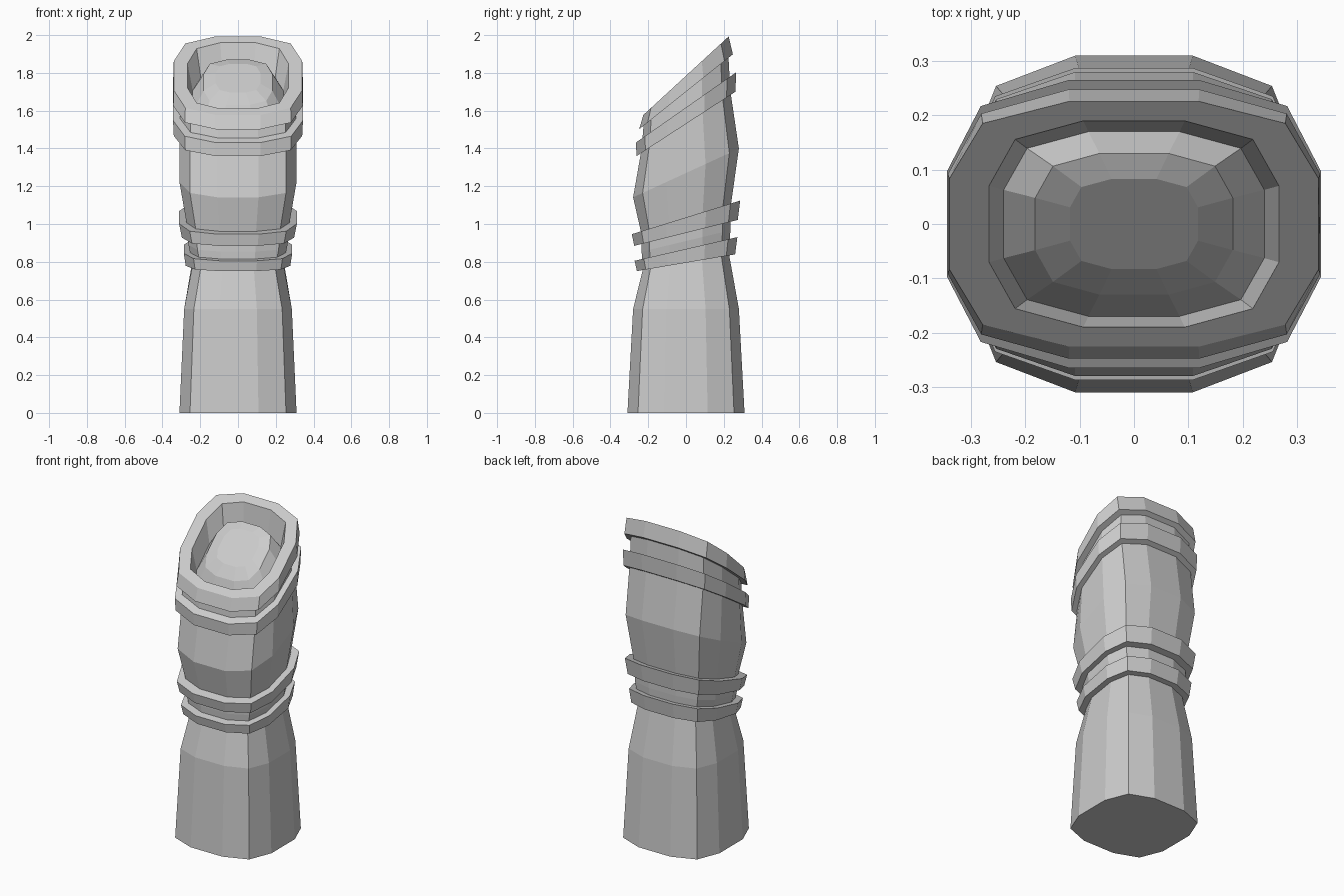
import bpy, bmesh

if "Cube" in bpy.data.objects:
    bpy.data.objects.remove(bpy.data.objects["Cube"])

# Rounded twelve-sided section, as fractions of half width and half depth
Q = [(1, .37), (.82, .82), (.35, 1)]
SECTION = (Q + [(-x, y) for x, y in reversed(Q)] +
           [(-x, -y) for x, y in Q] + [(x, -y) for x, y in reversed(Q)])


def loft(name, loops, cap_start=False, cap_end=False):
    """Each loop is (half width, half depth, centre height, tilt towards the back)."""
    bm = bmesh.new()
    rings = []
    for hx, hy, z, tilt in loops:
        rings.append([bm.verts.new((x * hx, y * hy, z + tilt * y * hy))
                      for x, y in SECTION])
    n = len(SECTION)
    for a, b in zip(rings, rings[1:]):
        for i in range(n):
            j = (i + 1) % n
            bm.faces.new((a[i], a[j], b[j], b[i]))
    if cap_start:
        bm.faces.new(rings[0][::-1])
    if cap_end:
        bm.faces.new(rings[-1])
    mesh = bpy.data.meshes.new(name)
    bm.to_mesh(mesh)
    bm.free()
    obj = bpy.data.objects.new(name, mesh)
    bpy.context.collection.objects.link(obj)
    return obj


def band(name, bottom, top, inner):
    """Raised strip around the body; inner is the (half width, half depth) where it meets the body."""
    loft(name, [inner + bottom[2:], bottom, top, inner + top[2:]])


# Main body, pinched at the lower bands and swelling above them
loft("body", [
    (.31, .31, 0, 0),
    (.285, .28, .55, 0),
    (.24, .228, .80, .17),
    (.262, .235, .91, .24),
    (.272, .238, 1.03, .31),
    (.31, .28, 1.27, .46),
    (.308, .235, 1.55, .65),
    (.305, .225, 1.70, .80),
], cap_start=True)

# Raised bands
band("lower_band", (.277, .26, .795, .17), (.287, .272, .868, .23), (.24, .225))
band("middle_band", (.297, .274, .953, .25), (.312, .287, 1.035, .31), (.26, .23))
band("upper_band", (.34, .262, 1.53, .65), (.344, .265, 1.617, .70), (.303, .225))

# Sloping rim with its inner wall
loft("rim", [
    (.305, .225, 1.70, .80),
    (.343, .248, 1.70, .80),
    (.34, .226, 1.785, .92),
    (.267, .19, 1.785, .92),
    (.24, .17, 1.65, .90),
])

# Domed core inside the rim
loft("core", [
    (.24, .17, 1.65, .90),
    (.182, .13, 1.75, .92),
    (.118, .083, 1.772, .92),
], cap_end=True)
